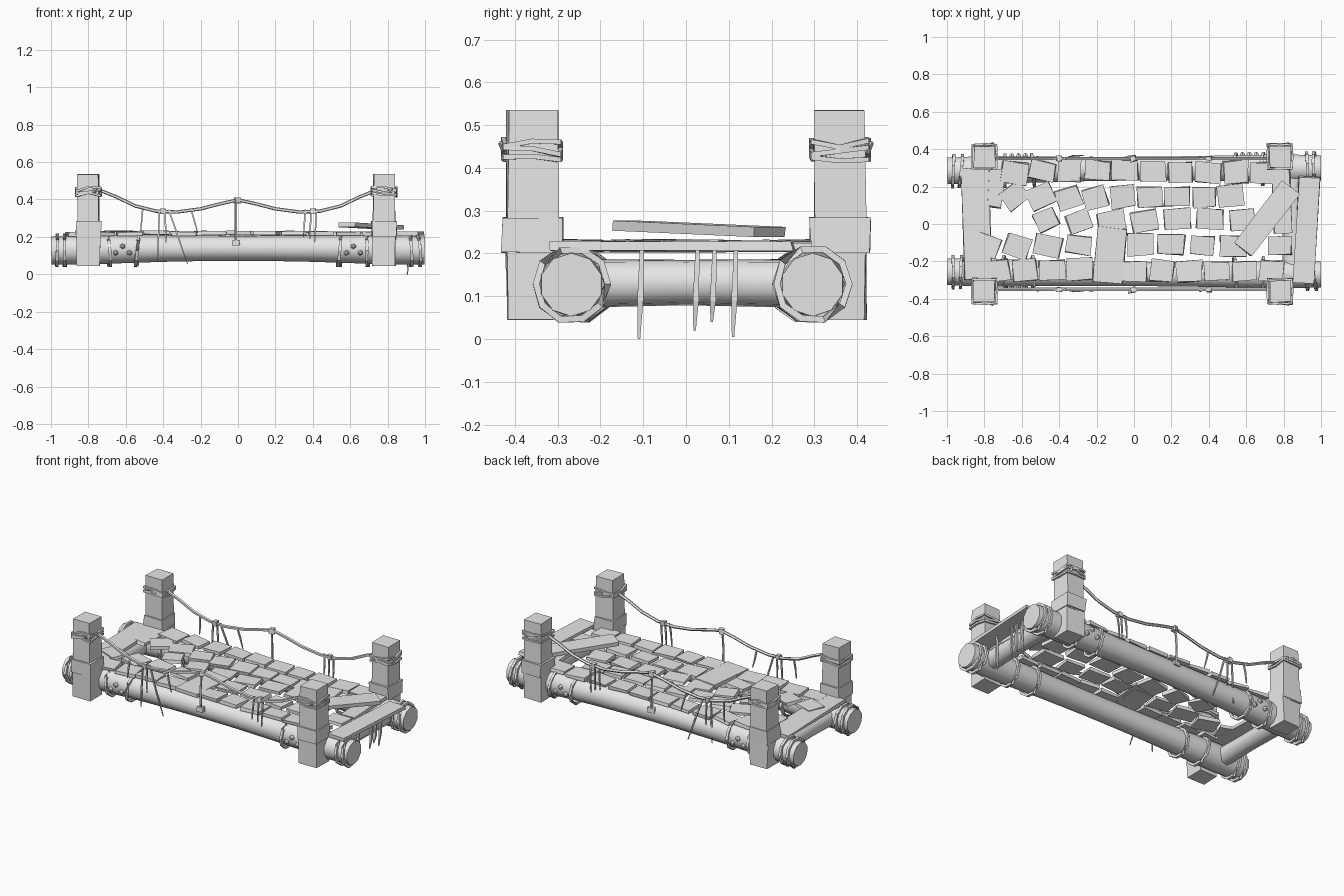
import bpy, bmesh, math, random
from mathutils import Vector, Matrix

if "Cube" in bpy.data.objects:
    bpy.data.objects.remove(bpy.data.objects["Cube"])

random.seed(4)
mat = bpy.data.materials.new("weathered_grey")
mat.diffuse_color = (0.8, 0.8, 0.8, 1)
mat.use_nodes = True
mat.node_tree.nodes["Principled BSDF"].inputs["Base Color"].default_value = mat.diffuse_color


def finish(bm, name, smooth=False):
    bmesh.ops.recalc_face_normals(bm, faces=bm.faces)
    me = bpy.data.meshes.new(name)
    bm.to_mesh(me)
    bm.free()
    me.materials.append(mat)
    ob = bpy.data.objects.new(name, me)
    bpy.context.collection.objects.link(ob)
    if smooth:
        bpy.ops.object.select_all(action='DESELECT')
        ob.select_set(True)
        bpy.context.view_layer.objects.active = ob
        bpy.ops.object.shade_smooth_by_angle(angle=math.radians(50))
    return ob


def box(bm, c, s, rot=0, tilt=0, jit=0.0, taper=1.0):
    """Box with slightly irregular corners; taper scales the bottom."""
    m = Matrix.Translation(c) @ Matrix.Rotation(rot, 4, 'Z') @ Matrix.Rotation(tilt, 4, 'X')
    for v in bmesh.ops.create_cube(bm, size=1)['verts']:
        k = taper if v.co.z < 0 else 1
        p = Vector((v.co.x * s[0] * k, v.co.y * s[1] * k, v.co.z * s[2]))
        p += Vector([random.uniform(-jit, jit) for _ in range(2)] + [random.uniform(-jit, jit) * 0.25])
        v.co = m @ p


def tube(bm, pts, radii, sides, closed=False):
    """Sweep a regular polygon along a path."""
    pts = [Vector(p) for p in pts]
    n = len(pts)
    rings = []
    for i, p in enumerate(pts):
        a = pts[i - 1] if (closed or i) else p
        b = pts[(i + 1) % n] if (closed or i < n - 1) else p
        d = (b - a).normalized()
        up = Vector((0, 1, 0)) if abs(d.z) > 0.8 else Vector((0, 0, 1))
        u = d.cross(up).normalized()
        w = u.cross(d)
        r = radii[i] if isinstance(radii, (list, tuple)) else radii
        rings.append([bm.verts.new(p + r * (u * math.cos(t) + w * math.sin(t)))
                      for t in [2 * math.pi * (k + 0.5) / sides for k in range(sides)]])
    for i in range(n if closed else n - 1):
        q, s = rings[i], rings[(i + 1) % n]
        for k in range(sides):
            bm.faces.new((q[k], q[(k + 1) % sides], s[(k + 1) % sides], s[k]))
    if not closed:
        bm.faces.new(rings[0])
        bm.faces.new(rings[-1])


def log_y(side, x):
    return (0.29 if side > 0 else -0.262) + 0.006 * x * side


for side, nm in ((-1, "front"), (1, "back")):
    # long side log, thinner in the middle
    bm = bmesh.new()
    xs = [-0.998 + 0.1996 * i for i in range(11)]
    tube(bm, [(x, log_y(side, x) + side * 0.006 * (1 - x * x), 0.127 + 0.012 * (1 - x * x)) for x in xs],
         [0.067 + 0.013 * min(1, 1.6 * x * x) - (0.006 if abs(x) > 0.95 else 0) for x in xs], 10)
    finish(bm, nm + "_log", True)

    # bindings wound round the log
    bm = bmesh.new()
    for bx in (0.54, 0.69, 0.925, 0.967):
        for x in (-bx, bx):
            ph, lean = random.uniform(0, 6), random.uniform(-0.012, 0.012)
            ring = []
            for k in range(10):
                t = 2 * math.pi * k / 10
                r = 0.082 + random.uniform(0, 0.005)
                ring.append((x + lean * math.cos(t + ph), log_y(side, x) + r * math.cos(t), 0.128 + r * math.sin(t)))
            tube(bm, ring, 0.011, 4, closed=True)
    finish(bm, nm + "_log_bindings")

    # pegs on the outside of the log
    bm = bmesh.new()
    for i in range(3):
        for sx in (-1, 1):
            x, z = sx * (0.58 + 0.037 * i), (0.15 if i % 2 else 0.115)
            y = log_y(side, x)
            tube(bm, [(x, y + side * d, z) for d in (0.06, 0.083, 0.092)], [0.016, 0.014, 0.006], 6)
    finish(bm, nm + "_pegs")

# cross logs under the deck
for x, nm in ((-0.84, "left"), (0.85, "right")):
    bm = bmesh.new()
    tube(bm, [(x, -0.27, 0.13), (x, 0, 0.132), (x, 0.28, 0.13)], [0.058, 0.054, 0.058], 9)
    finish(bm, nm + "_cross_log", True)

# corner posts with a wide foot, collar and rope wraps
for sx, px in ((-1, -0.8), (1, 0.78)):
    for sy in (-1, 1):
        nm = ("left" if sx < 0 else "right") + ("_front" if sy < 0 else "_back")
        y = sy * 0.36
        bm = bmesh.new()
        box(bm, (px, y, 0.365), (0.112, 0.115, 0.34), jit=0.004, taper=1.05)
        finish(bm, nm + "_post")
        bm = bmesh.new()
        box(bm, (px, y, 0.13), (0.125, 0.122, 0.17), jit=0.004, taper=0.97)
        box(bm, (px, y, 0.243), (0.132, 0.138, 0.082), jit=0.005)
        finish(bm, nm + "_post_foot")
        bm = bmesh.new()
        for z in (0.428, 0.443, 0.456):
            ring = []
            for k in range(8):
                t = math.pi * k / 4
                r = 0.09 if k % 2 else 0.067
                ring.append((px + r * math.cos(t), y + r * math.sin(t), z + random.uniform(-0.012, 0.012)))
            tube(bm, ring, 0.008, 4, closed=True)
        tube(bm, [(px + 0.03, y + sy * 0.06, 0.44), (px + 0.045, y + sy * 0.075, 0.46)], [0.012, 0.005], 4)
        finish(bm, nm + "_post_wraps")

# sagging hand ropes, hanging strands and middle ties
half = [(0.1, 0.376), (0.2, 0.35), (0.33, 0.333), (0.44, 0.338), (0.55, 0.366), (0.65, 0.414), (0.74, 0.45)]
path = [(-x, z) for x, z in reversed(half)] + [(0, 0.398)] + half
for side, nm in ((-1, "front"), (1, "back")):
    y = side * 0.35
    bm = bmesh.new()
    tube(bm, [(x, y, z) for x, z in path], 0.0095, 5)
    finish(bm, nm + "_hand_rope")
    bm = bmesh.new()
    # start x, end x, end height
    for x0, x1, z in ((-0.51, -0.52, 0.23), (-0.42, -0.43, 0.07), (-0.39, -0.385, 0.17), (-0.37, -0.27, 0.055),
                      (-0.25, -0.215, 0.22), (0.36, 0.35, 0.2), (0.39, 0.385, 0.19), (0.42, 0.41, 0.17)):
        oy = side * random.uniform(0.0, 0.02)
        tube(bm, [(x0, y, 0.345), ((x0 + x1) / 2, y + oy, (0.345 + z) / 2), (x1, y + oy, z)],
             [0.006, 0.006, 0.003], 4)
    for x in (-0.4, 0.4):
        box(bm, (x, y, 0.337), (0.028, 0.026, 0.028), jit=0.004)
    finish(bm, nm + "_hanging_strands")
    bm = bmesh.new()
    tube(bm, [(-0.01, y, 0.395), (-0.012, y + side * 0.008, 0.28), (-0.01, y + side * 0.006, 0.165)], 0.007, 5)
    box(bm, (-0.005, y, 0.395), (0.03, 0.03, 0.03), 0.3, jit=0.004)
    box(bm, (-0.01, y + side * 0.006, 0.168), (0.04, 0.022, 0.03), 0.2, jit=0.005)
    finish(bm, nm + "_middle_tie")

# deck boards in five rows: y, first x, spacing, count, turn of the leftmost board (fading to the right)
bm = bmesh.new()
for y, x0, step, count, turn in ((0.28, -0.64, 0.148, 10, -0.2), (0.145, -0.64, 0.145, 9, 0.7),
                                 (0.02, -0.47, 0.175, 7, 0.4), (-0.115, -0.79, 0.165, 9, -0.35),
                                 (-0.25, -0.73, 0.1465, 11, 0.1)):
    for i in range(count):
        c = (x0 + step * i, y + random.uniform(-0.008, 0.008), 0.219 + random.uniform(-0.004, 0.004))
        size = (random.uniform(0.12, 0.142), random.uniform(0.1, 0.118), 0.02)
        box(bm, c, size, turn * 0.65 ** i + random.uniform(-0.1, 0.1), random.uniform(-0.03, 0.03), 0.006)
box(bm, (-0.125, -0.17, 0.222), (0.16, 0.3, 0.02), -0.1, jit=0.008)
box(bm, (0.78, -0.115, 0.219), (0.12, 0.1, 0.02), jit=0.005)
finish(bm, "deck_boards")

# long end boards
bm = bmesh.new()
box(bm, (-0.84, 0.0, 0.215), (0.14, 0.6, 0.022), 0.03, jit=0.008)
box(bm, (-0.74, 0.19, 0.217), (0.08, 0.2, 0.02), -0.1, jit=0.006)
box(bm, (0.925, -0.035, 0.217), (0.115, 0.57, 0.022), -0.06, jit=0.006)
box(bm, (0.79, 0.12, 0.215), (0.1, 0.34, 0.02), 0.05, jit=0.005)
finish(bm, "end_boards")

# loose board lying diagonally on the deck
bm = bmesh.new()
box(bm, (0.71, 0.03, 0.257), (0.115, 0.42, 0.024), -0.66, -0.035, 0.004)
finish(bm, "loose_board")

# frayed strands hanging below the right end
bm = bmesh.new()
for y, z in ((-0.11, 0.0), (0.02, 0.02), (0.06, 0.04), (0.11, 0.005)):
    tube(bm, [(0.915, y + 0.007, 0.21), (0.915, y + 0.003, 0.09), (0.905, y, z)], [0.007, 0.01, 0.004], 4)
finish(bm, "end_strands")
